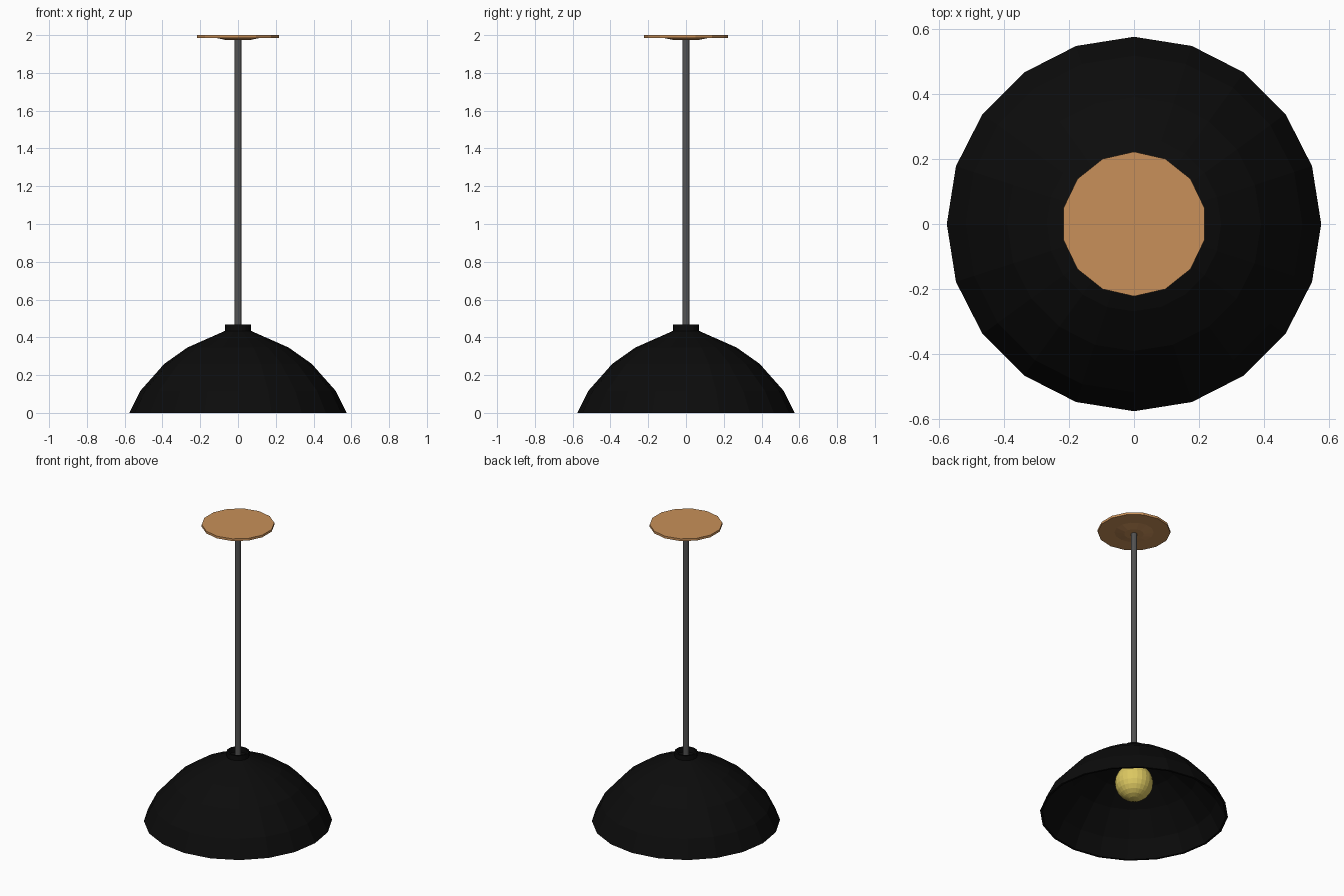
import bpy, bmesh, math

if "Cube" in bpy.data.objects:
    bpy.data.objects.remove(bpy.data.objects["Cube"])


def material(name, rgb):
    m = bpy.data.materials.new(name)
    m.diffuse_color = (*rgb, 1)
    m.use_nodes = True
    m.node_tree.nodes["Principled BSDF"].inputs["Base Color"].default_value = m.diffuse_color
    return m


black = material("black enamel", (0.0035, 0.0035, 0.0035))
grey = material("grey metal", (0.085, 0.085, 0.085))
wood = material("light wood", (0.58, 0.28, 0.1))
yellow = material("warm yellow", (0.72, 0.58, 0.12))


def lathe(name, profile, sides, mat, start=0.0, closed=False):
    """Spin (radius, height) points round z; radius 0 makes a pole."""
    bm = bmesh.new()
    rings = []
    for r, z in profile:
        if r < 1e-6:
            rings.append([bm.verts.new((0, 0, z))] * sides)
        else:
            angles = [start + math.tau * i / sides for i in range(sides)]
            rings.append([bm.verts.new((r * math.cos(a), r * math.sin(a), z)) for a in angles])
    pairs = list(zip(rings, rings[1:]))
    if closed:
        pairs.append((rings[-1], rings[0]))
    for low, high in pairs:
        for i in range(sides):
            j = (i + 1) % sides
            corners = list(dict.fromkeys((low[i], low[j], high[j], high[i])))
            if len(corners) > 2:  # two poles in a row need no faces
                bm.faces.new(corners)
    bmesh.ops.recalc_face_normals(bm, faces=bm.faces)
    mesh = bpy.data.meshes.new(name)
    bm.to_mesh(mesh)
    bm.free()
    mesh.materials.append(mat)
    obj = bpy.data.objects.new(name, mesh)
    bpy.context.collection.objects.link(obj)
    return obj


# Thin domed shade with an open underside
lathe("shade", [(0.575, 0), (0.517, 0.117), (0.39, 0.26), (0.268, 0.346), (0.069, 0.434), (0, 0.434),
                (0, 0.42), (0.067, 0.42), (0.262, 0.333), (0.381, 0.249), (0.505, 0.111), (0.561, 0)],
      20, black, closed=True)

# Open collar ring on top of the shade
lathe("collar", [(0.069, 0.43), (0.069, 0.467), (0.058, 0.467), (0.058, 0.43)], 20, black, closed=True)

# Hanging rod
lathe("rod", [(0, 0.425), (0.019, 0.425), (0.019, 1.98), (0, 1.98)], 12, grey)

# Ceiling plate with a shallow boss underneath
lathe("ceiling_plate", [(0, 1.973), (0.06, 1.973), (0.12, 1.985), (0.222, 1.985), (0.222, 2.0), (0, 2.0)],
      14, wood, start=math.pi / 2)

# Lamp holder inside the shade
lathe("bulb_holder", [(0, 0.31), (0.045, 0.31), (0.045, 0.425), (0, 0.425)], 12, black)

# Round bulb
bulb = [(0.117 * math.sin(math.pi * i / 12), 0.217 - 0.117 * math.cos(math.pi * i / 12)) for i in range(13)]
lathe("bulb", bulb, 24, yellow)
